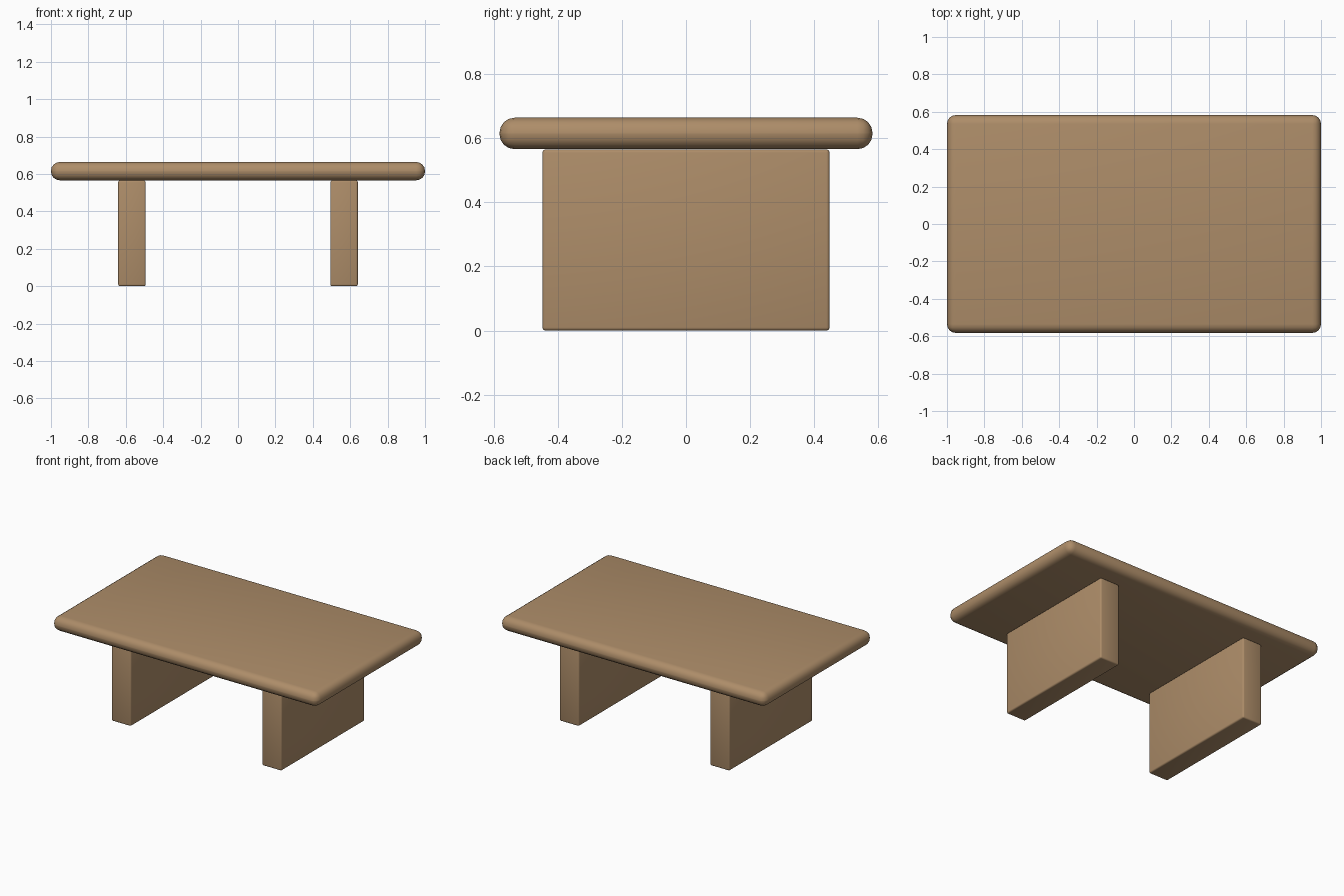
import bpy
import math

if "Cube" in bpy.data.objects:
    bpy.data.objects.remove(bpy.data.objects["Cube"])

wood = bpy.data.materials.new("wood")
wood.diffuse_color = (0.42, 0.266, 0.141, 1)
wood.use_nodes = True
wood.node_tree.nodes["Principled BSDF"].inputs["Base Color"].default_value = wood.diffuse_color


def rounded_box(name, size, center, radius, segments):
    bpy.ops.mesh.primitive_cube_add(size=1, location=center)
    ob = bpy.context.object
    ob.name = name
    ob.scale = size
    bpy.ops.object.transform_apply(location=False, rotation=False, scale=True)
    bevel = ob.modifiers.new("rounding", 'BEVEL')
    bevel.width = radius
    bevel.segments = segments
    bpy.ops.object.modifier_apply(modifier=bevel.name)
    bpy.ops.object.shade_smooth_by_angle(angle=math.radians(50))
    ob.data.materials.append(wood)
    return ob


# Table top with fully rounded rim
rounded_box("table_top", (2.0, 1.164, 0.098), (0, 0, 0.615), 0.047, 4)

# Two slab legs
for side, x in (("left", -0.567), ("right", 0.567)):
    rounded_box(f"{side}_leg", (0.147, 0.896, 0.565), (x, 0, 0.2825), 0.01, 3)
